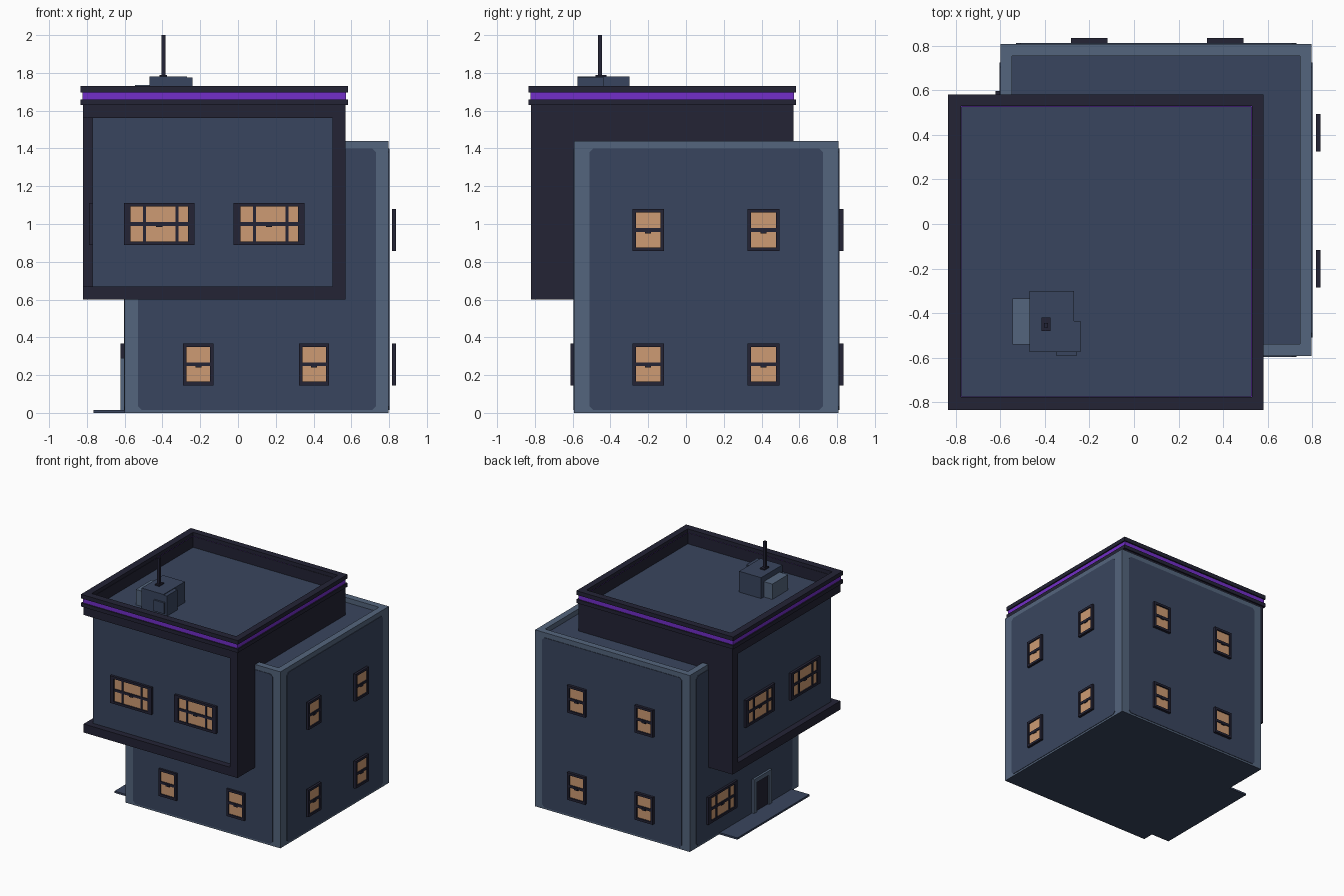
import bpy, bmesh, math
from mathutils import Matrix, Vector

if "Cube" in bpy.data.objects:
    bpy.data.objects.remove(bpy.data.objects["Cube"])


def mat(name, r, g, b):
    m = bpy.data.materials.new(name)
    lin = [((c / 255 + 0.055) / 1.055) ** 2.4 for c in (r, g, b)]
    m.diffuse_color = (*lin, 1)
    m.use_nodes = True
    m.node_tree.nodes["Principled BSDF"].inputs["Base Color"].default_value = m.diffuse_color
    return m


SLATE = mat("slate wall", 57, 69, 94)
TRIM = mat("light trim", 84, 101, 125)
DARK = mat("dark frame", 35, 35, 53)
PURPLE = mat("purple strip", 114, 46, 200)
GLASS = mat("warm glass", 205, 155, 115)


def finish(bm, name, mats, matrix=Matrix()):
    me = bpy.data.meshes.new(name)
    bm.to_mesh(me)
    bm.free()
    for m in mats:
        me.materials.append(m)
    ob = bpy.data.objects.new(name, me)
    ob.matrix_world = matrix
    bpy.context.collection.objects.link(ob)
    return ob


def add_box(bm, x0, x1, y0, y1, z0, z1, mi=0):
    m = Matrix.Translation(((x0 + x1) / 2, (y0 + y1) / 2, (z0 + z1) / 2)) @ \
        Matrix.Diagonal((x1 - x0, y1 - y0, z1 - z0, 1))
    for v in bmesh.ops.create_cube(bm, size=1, matrix=m)["verts"]:
        for f in v.link_faces:
            f.material_index = mi


def box(name, m, *dims):
    bm = bmesh.new()
    add_box(bm, *dims)
    return finish(bm, name, [m])


def ring(name, m, lo, hi, ilo, ihi, z0, z1):
    """Square rim, the same extents in x and y."""
    bm = bmesh.new()
    add_box(bm, lo, hi, lo, ilo, z0, z1)
    add_box(bm, lo, hi, ihi, hi, z0, z1)
    add_box(bm, lo, ilo, ilo, ihi, z0, z1)
    add_box(bm, ihi, hi, ilo, ihi, z0, z1)
    return finish(bm, name, [m])


def on_wall(side, offset):
    """Local frame: x along the wall, -y outward, wall plane at y = 0."""
    ang = {"front": 0, "right": 90, "back": 180, "left": -90}[side]
    r = Matrix.Rotation(math.radians(ang), 4, 'Z')
    return Matrix.Translation(r.to_3x3() @ Vector((0, -offset, 0))) @ r


def window(name, side, offset, u, z, w, h, bars=(), depth=0.02, glass_w=None):
    gw, gh = (glass_w or w - 0.036) / 2, h / 2 - 0.019
    w, h = w / 2, h / 2
    bm = bmesh.new()
    for s in (-1, 1):
        a, b = sorted((s * w, s * gw))
        add_box(bm, a, b, -depth, 0, -h, h)
        a, b = sorted((s * h, s * gh))
        add_box(bm, -gw, gw, -depth, 0, a, b)
    add_box(bm, -gw, gw, -depth * 0.5, 0, -gh, gh, 1)
    add_box(bm, -gw, gw, -depth * 0.85, 0, -0.01, 0.01)           # meeting rail
    add_box(bm, -0.016, 0.016, -depth, -depth * 0.5, -0.017, 0.0)  # sash latch
    for c in bars:
        add_box(bm, c - 0.008, c + 0.008, -depth * 0.85, 0, -gh, gh)
    return finish(bm, name, [DARK, GLASS], on_wall(side, offset) @ Matrix.Translation((u, 0, z)))


# Lower block: light shell with a sunken roof
bm = bmesh.new()
add_box(bm, -0.6, 0.797, -0.592, 0.808, 0, 1.44)
bm.normal_update()
top = max(bm.faces, key=lambda f: f.calc_center_median().z)
min(bm.faces, key=lambda f: f.calc_center_median().z).material_index = 1
bmesh.ops.inset_region(bm, faces=[top], thickness=0.075)
floor = bmesh.ops.extrude_face_region(bm, geom=[top])
bmesh.ops.translate(bm, vec=(0, 0, -0.04), verts=[g for g in floor["geom"] if isinstance(g, bmesh.types.BMVert)])
for g in floor["geom"]:
    if isinstance(g, bmesh.types.BMFace):
        g.material_index = 1
if top.is_valid:
    bm.faces.remove(top)
finish(bm, "lower_block", [TRIM, SLATE])


# Chamfered wall panels on the lower block
def panel(side, offset, u0, u1, z0=0.015, z1=1.4, c=0.02):
    pts = [(u0 + c, z0), (u1 - c, z0), (u1, z0 + c), (u1, z1 - c),
           (u1 - c, z1), (u0 + c, z1), (u0, z1 - c), (u0, z0 + c)]
    bm = bmesh.new()
    f = bm.faces.new([bm.verts.new((u, -0.004, z)) for u, z in pts])
    ext = bmesh.ops.extrude_face_region(bm, geom=[f])
    bmesh.ops.translate(bm, vec=(0, 0.004, 0), verts=[g for g in ext["geom"] if isinstance(g, bmesh.types.BMVert)])
    bmesh.ops.recalc_face_normals(bm, faces=bm.faces)
    finish(bm, side + "_wall_panel", [SLATE], on_wall(side, offset))


panel("front", 0.592, -0.53, 0.73)
panel("right", 0.797, -0.51, 0.725)
panel("back", 0.808, -0.73, 0.53)
panel("left", 0.6, -0.725, 0.51)

# Upper block: slate core wrapped by a dark shell that is open at the front left
box("upper_core", SLATE, -0.77, 0.5, -0.77, 0.5, 0.66, 1.58)
box("upper_base_slab", DARK, -0.82, 0.57, -0.82, 0.57, 0.6, 0.67)
box("upper_right_wall", DARK, 0.5, 0.57, -0.82, 0.57, 0.67, 1.56)
box("upper_back_wall", DARK, -0.82, 0.5, 0.5, 0.57, 0.67, 1.56)
box("upper_roof", SLATE, -0.79, 0.54, -0.79, 0.54, 1.565, 1.61)
ring("upper_top_band", DARK, -0.82, 0.57, -0.775, 0.527, 1.56, 1.66)
ring("cornice_lower", DARK, -0.834, 0.582, -0.775, 0.527, 1.63, 1.66)
ring("cornice_strip", PURPLE, -0.824, 0.572, -0.775, 0.527, 1.66, 1.70)
ring("cornice_upper", DARK, -0.834, 0.582, -0.777, 0.529, 1.697, 1.73)
ring("parapet_lining", DARK, -0.78, 0.532, -0.774, 0.526, 1.6, 1.70)

# Small sash windows on the lower block
for z, row in ((0.257, "lower"), (0.968, "upper")):
    for i, u in enumerate((-0.2, 0.41)):
        window(f"right_{row}_window_{i}", "right", 0.816, u, z, 0.168, 0.222)
        window(f"back_{row}_window_{i}", "back", 0.81, -u, z, 0.164, 0.222, depth=0.024)
for i, u in enumerate((-0.21, 0.403)):
    window(f"front_lower_window_{i}", "front", 0.592, u, 0.257, 0.16, 0.222)

# Wide windows on the upper block and the entrance side
wide = dict(w=0.375, h=0.222, bars=(-0.077, 0.095), glass_w=0.305)
for i, u in enumerate((-0.417, 0.165)):
    window(f"upper_front_window_{i}", "front", 0.77, u, 1.0, **wide)
    window(f"upper_left_window_{i}", "left", 0.77, -u, 1.0, **wide)
window("entrance_side_window", "left", 0.602, -0.41, 0.257, **wide)

# Entrance: door with surround and a ground slab
box("door_leaf", DARK, -0.609, -0.6, -0.19, -0.02, 0.015, 0.26)
for n, y0, y1, z0, z1 in (("left", -0.22, -0.185, 0.01, 0.29), ("right", -0.025, 0.01, 0.01, 0.29),
                          ("top", -0.185, -0.025, 0.255, 0.29)):
    box("door_surround_" + n, TRIM, -0.622, -0.6, y0, y1, z0, z1)
box("entrance_slab", SLATE, -0.765, -0.6, -0.5, 0.43, 0, 0.015)

# Roof machinery and mast
box("roof_unit", SLATE, -0.468, -0.27, -0.575, -0.3, 1.6, 1.78)
box("roof_unit_side", SLATE, -0.27, -0.24, -0.575, -0.435, 1.6, 1.775)
box("roof_unit_duct", TRIM, -0.545, -0.468, -0.54, -0.335, 1.6, 1.735)
box("roof_unit_hatch", SLATE, -0.35, -0.255, -0.59, -0.575, 1.63, 1.72)
box("mast_base", DARK, -0.415, -0.375, -0.48, -0.42, 1.78, 1.79)
box("mast", DARK, -0.405, -0.385, -0.465, -0.445, 1.78, 2.0)
